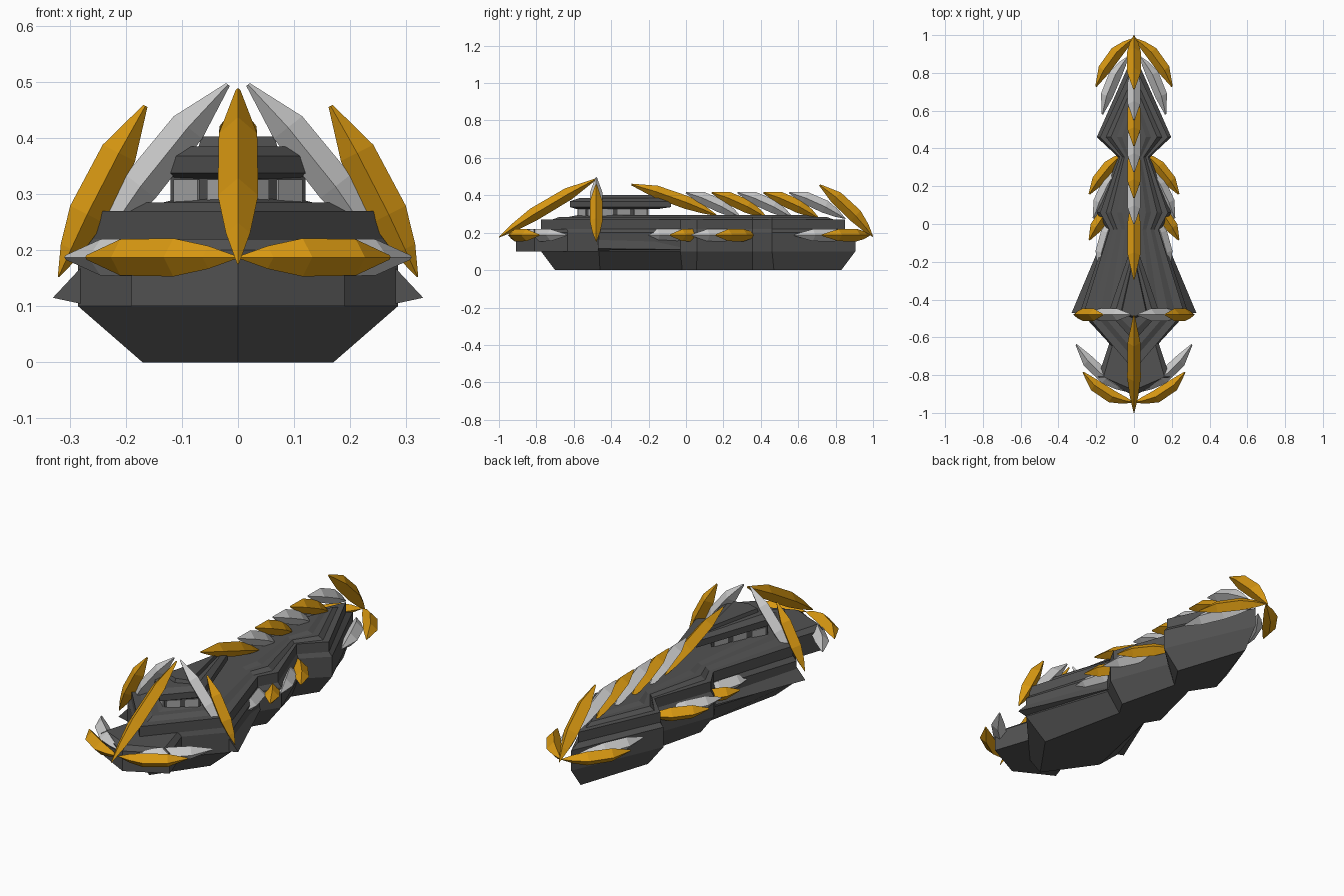
import bpy, bmesh, math
from mathutils import Vector

if "Cube" in bpy.data.objects:
    bpy.data.objects.remove(bpy.data.objects["Cube"])


def material(name, rgb):
    m = bpy.data.materials.new(name)
    m.diffuse_color = (*rgb, 1)
    m.use_nodes = True
    m.node_tree.nodes["Principled BSDF"].inputs["Base Color"].default_value = m.diffuse_color
    return m


DARK = material("dark_grey", (0.085, 0.085, 0.085))
GOLD = material("gold", (0.70, 0.32, 0.006))
SILVER = material("silver", (0.60, 0.60, 0.60))
GLASS = material("window_grey", (0.40, 0.40, 0.40))


def loft(name, rings, mat):
    """Skin a list of closed rings and cap both ends."""
    bm = bmesh.new()
    vs = [[bm.verts.new(p) for p in r] for r in rings]
    n = len(rings[0])
    for a, b in zip(vs, vs[1:]):
        for i in range(n):
            j = (i + 1) % n
            bm.faces.new((a[i], a[j], b[j], b[i]))
    caps = [bm.faces.new(vs[0][::-1]), bm.faces.new(vs[-1])]
    bmesh.ops.recalc_face_normals(bm, faces=bm.faces[:])
    bmesh.ops.triangulate(bm, faces=caps)
    me = bpy.data.meshes.new(name)
    bm.to_mesh(me)
    bm.free()
    me.materials.append(mat)
    ob = bpy.data.objects.new(name, me)
    bpy.context.collection.objects.link(ob)
    return ob


def outline(half, z):
    """Half outline from bow tip to stern tip, mirrored into a closed ring."""
    pts = half + [(-x, y) for x, y in half[-2:0:-1]]
    return [Vector((x, y, z)) for x, y in pts]


def narrow(half, f, tip):
    """Inset an outline sideways and pull its two tips in."""
    (x0, y0), (x1, y1) = half[0], half[-1]
    return [(x0, y0 + tip)] + [(x * f, y) for x, y in half[1:-1]] + [(x1, y1 - tip)]


# Hull: three joined diamonds
keel = [(0, -0.70), (0.17, -0.46), (0.075, -0.02), (0.12, 0.055),
        (0.045, 0.355), (0.12, 0.47), (0, 0.83)]
belt = [(0, -0.775), (0.285, -0.465), (0.14, -0.03), (0.197, 0.06),
        (0.085, 0.355), (0.197, 0.46), (0, 0.905)]
deck = [(0, -0.775), (0.265, -0.465), (0.13, -0.03), (0.18, 0.06),
        (0.075, 0.355), (0.18, 0.46), (0, 0.85)]
loft("lower_hull", [outline(keel, 0), outline(belt, 0.10)], DARK)
loft("upper_hull", [outline(belt, 0.10), outline(belt, 0.20),
                    outline(deck, 0.22), outline(deck, 0.27)], DARK)
loft("deck_step", [outline(narrow(deck, 0.82, 0.06), 0.27),
                   outline(narrow(deck, 0.68, 0.10), 0.285)], DARK)
loft("deck_ridge", [outline(narrow(deck, 0.5, 0.15), 0.285),
                    outline(narrow(deck, 0.35, 0.2), 0.295)], DARK)

# Bow block
bow = [(0, -0.91), (0.19, -0.81), (0.12, -0.60), (0, -0.55)]
loft("bow_block", [outline(bow, 0.10), outline(bow, 0.20),
                   outline(narrow(bow, 0.85, 0.03), 0.22)], DARK)

# Side flares at the widest station
for s in (1, -1):
    front = [(0.26, -0.47, 0.10), (0.33, -0.47, 0.115), (0.26, -0.47, 0.19)]
    back = [(0.12, -0.03, 0.10), (0.145, -0.03, 0.11), (0.12, -0.03, 0.17)]
    loft("side_flare", [[Vector((s * x, y, z)) for x, y, z in r]
                        for r in (front, back)], DARK)

# Cabin, roof and window plates
def diamond(w, y0, y1, z):
    return outline([(0, y0), (w, -0.47), (0, y1)], z)


loft("cabin", [diamond(0.12, -0.58, -0.20, 0.27), diamond(0.12, -0.58, -0.20, 0.335)], DARK)
loft("cabin_roof", [diamond(0.115, -0.59, -0.14, 0.328), diamond(0.135, -0.62, -0.08, 0.337),
                    diamond(0.135, -0.62, -0.08, 0.368), diamond(0.10, -0.57, -0.13, 0.385),
                    diamond(0.07, -0.50, -0.16, 0.385), diamond(0.065, -0.49, -0.17, 0.402)], DARK)
corners = diamond(0.12, -0.58, -0.20, 0)
for i in range(4):
    a, b = corners[i], corners[(i + 1) % 4]
    out = (b - a).cross(Vector((0, 0, 1))).normalized()
    panes = 2 if max(a.y, b.y) < -0.4 else 3
    for k in range(panes):
        p = a.lerp(b, (k + 0.14) / panes)
        q = a.lerp(b, (k + 0.86) / panes)
        quad = [p - out * 0.002, q - out * 0.002, q + out * 0.005, p + out * 0.005]
        loft("cabin_window", [[v + Vector((0, 0, z)) for v in quad]
                              for z in (0.282, 0.326)], GLASS)


def blade(name, base, tip, mat, r=0.035, bulge=(0, 0, 0)):
    """Faceted leaf with a diamond section, pointed at both ends."""
    a, b = Vector(base), Vector(tip)
    d = (b - a).normalized()
    side = d.cross(Vector((0, 0, 1))).normalized()
    up = side.cross(d)
    rings = []
    for t, f in ((0, 0.04), (0.16, 0.6), (0.36, 1), (0.72, 0.95), (1, 0.12)):
        c = a.lerp(b, t) + Vector(bulge) * math.sin(math.pi * t)
        rings.append([c + (side * u + up * v) * r * f
                      for u, v in ((1, 0), (0, 1), (-1, 0), (0, -1))])
    return loft(name, rings, mat)


# Centre-line blades at bow and stern
blade("bow_crest", (0, -1.0, 0.175), (0, -0.485, 0.485), GOLD, 0.036, (0, 0, 0.012))
blade("stern_crest", (0, 1.0, 0.178), (0, 0.715, 0.455), GOLD, 0.038, (0, 0.01, 0.015))

# Overlapping spine blades, alternating colour
blade("spine_blade", (0, 0.17, 0.29), (0, -0.292, 0.458), GOLD, 0.035, (0, 0, 0.012))
for i in range(5):
    y = 0.138 * i
    blade("spine_blade", (0, y + 0.30, 0.275), (0, y, 0.415),
          GOLD if i % 2 else SILVER, 0.035, (0, 0, 0.015))

# Paired side blades: name, colour, base, tip, outward bulge
pairs = [
    ("bow_side_blade", GOLD, (0, -0.945, 0.187), (0.27, -0.785, 0.187), (0.02, -0.03, 0)),
    ("bow_inner_blade", SILVER, (0.03, -0.89, 0.187), (0.307, -0.638, 0.187), (0.02, -0.02, 0)),
    ("arch_outer_blade", GOLD, (0.32, -0.48, 0.152), (0.165, -0.48, 0.457), (0.005, 0, 0.002)),
    ("arch_inner_blade", SILVER, (0.25, -0.48, 0.20), (0.018, -0.48, 0.495), (0.008, 0, 0.008)),
    ("stern_side_blade", GOLD, (0, 0.985, 0.187), (0.202, 0.727, 0.187), (0.02, 0.02, 0)),
    ("stern_inner_blade", SILVER, (0.03, 0.89, 0.187), (0.168, 0.58, 0.187), (0.02, 0.015, 0)),
    ("rear_side_blade", GOLD, (0.055, 0.375, 0.187), (0.237, 0.158, 0.187), (0.01, 0.01, 0)),
    ("rear_inner_blade", SILVER, (0.08, 0.30, 0.187), (0.215, 0.03, 0.187), (0.01, 0.01, 0)),
    ("mid_side_blade", GOLD, (0.09, 0.12, 0.187), (0.237, -0.085, 0.187), (0.01, 0.01, 0)),
    ("mid_inner_blade", SILVER, (0.10, 0.05, 0.187), (0.19, -0.24, 0.187), (0.01, 0.01, 0)),
]
for name, mat, a, b, o in pairs:
    for s in (1, -1):
        flip = lambda p: (s * p[0], p[1], p[2])
        blade(name, flip(a), flip(b), mat, 0.034, flip(o))
